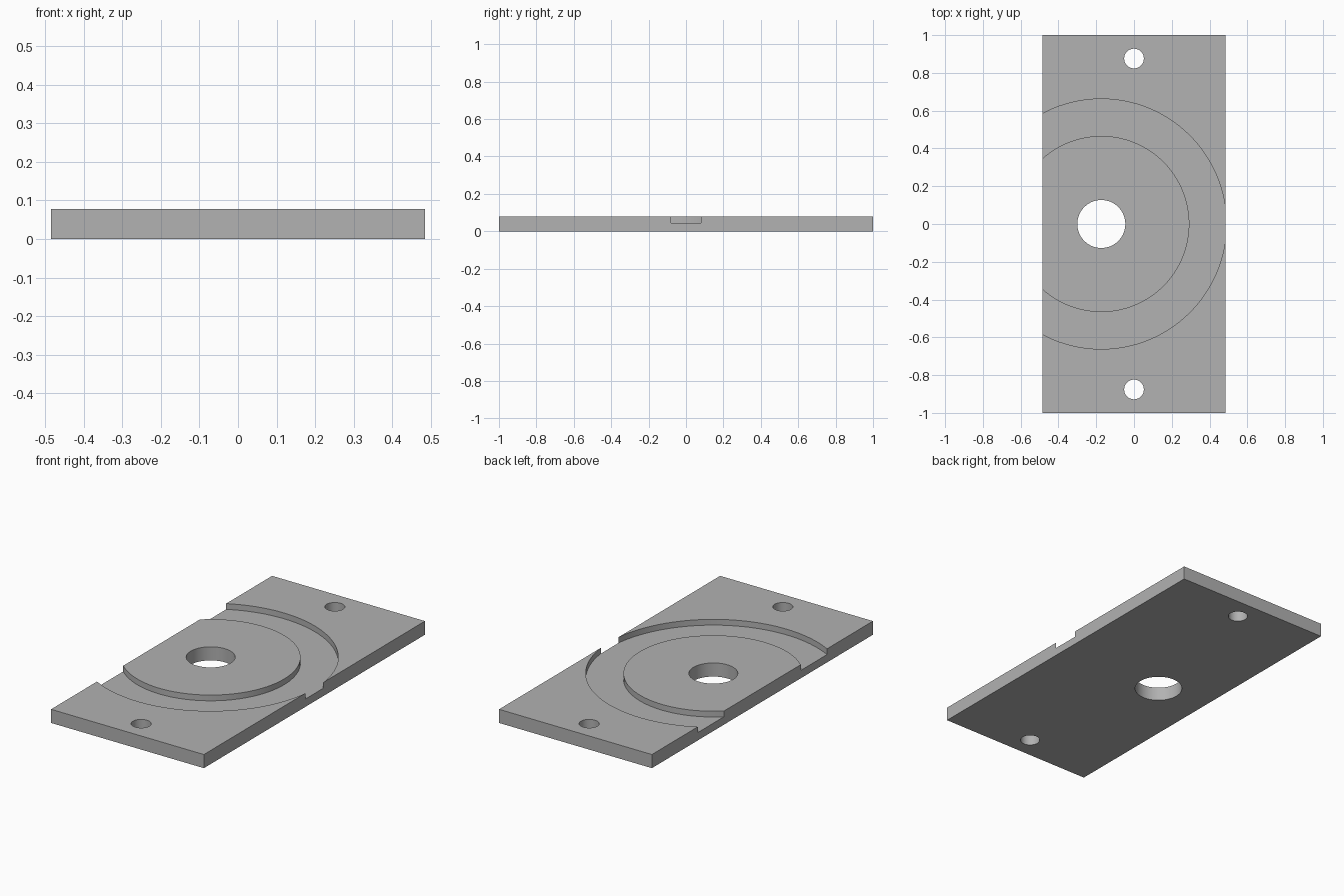
import bpy
import bmesh
from math import radians, cos, sin, tau

cube = bpy.data.objects.get("Cube")
if cube:
    bpy.data.objects.remove(cube, do_unlink=True)

HALF_X, HALF_Y, HEIGHT = 0.484, 1.0, 0.078
BOSS_X = -0.173
GROOVE_FLOOR = 0.045
SIDES = 128

grey = bpy.data.materials.new("plain grey")
grey.use_nodes = True
colour = (0.445, 0.445, 0.445, 1)
grey.diffuse_color = colour
grey.node_tree.nodes["Principled BSDF"].inputs["Base Color"].default_value = colour


def add_object(name, bm):
    bmesh.ops.recalc_face_normals(bm, faces=bm.faces)
    mesh = bpy.data.meshes.new(name)
    bm.to_mesh(mesh)
    bm.free()
    mesh.materials.append(grey)
    obj = bpy.data.objects.new(name, mesh)
    bpy.context.collection.objects.link(obj)
    return obj


def revolve(name, x, y, profile):
    """Sweep a closed (radius, z) profile round a vertical axis."""
    bm = bmesh.new()
    rings = [[bm.verts.new((x + r * cos(tau * i / SIDES), y + r * sin(tau * i / SIDES), z))
              for r, z in profile] for i in range(SIDES)]
    n = len(profile)
    for i in range(SIDES):
        a, b = rings[i], rings[(i + 1) % SIDES]
        for j in range(n):
            k = (j + 1) % n
            bm.faces.new((a[j], b[j], b[k], a[k]))
    return add_object(name, bm)


def drill(name, x, y, radius):
    bm = bmesh.new()
    bmesh.ops.create_cone(bm, cap_ends=True, segments=SIDES,
                          radius1=radius, radius2=radius, depth=1)
    bmesh.ops.translate(bm, verts=bm.verts, vec=(x, y, 0))
    return add_object(name, bm)


# Rectangular plate
bm = bmesh.new()
bmesh.ops.create_cube(bm, size=1)
bmesh.ops.scale(bm, verts=bm.verts, vec=(2 * HALF_X, 2 * HALF_Y, HEIGHT))
bmesh.ops.translate(bm, verts=bm.verts, vec=(0, 0, HEIGHT / 2))
plate = add_object("mounting_plate", bm)

# Ring groove, centre bore and the two bolt holes
inner, outer = 0.466, 0.662
cutters = [
    revolve("groove_cutter", BOSS_X, 0, [(inner, GROOVE_FLOOR), (outer, GROOVE_FLOOR),
                                         (outer, 0.2), (inner, 0.2)]),
    drill("bore_cutter", BOSS_X, 0, 0.127),
    drill("back_hole_cutter", 0, 0.876, 0.052),
    drill("front_hole_cutter", 0, -0.876, 0.052),
]

bpy.context.view_layer.objects.active = plate
for cutter in cutters:
    cutter.hide_render = True
    mod = plate.modifiers.new(cutter.name, 'BOOLEAN')
    mod.operation = 'DIFFERENCE'
    mod.solver = 'EXACT'
    mod.object = cutter
    bpy.ops.object.modifier_apply(modifier=mod.name)
    bpy.data.objects.remove(cutter, do_unlink=True)

# Smooth round walls, sharp rims
bpy.ops.object.select_all(action='DESELECT')
plate.select_set(True)
bpy.ops.object.shade_smooth_by_angle(angle=radians(30))
